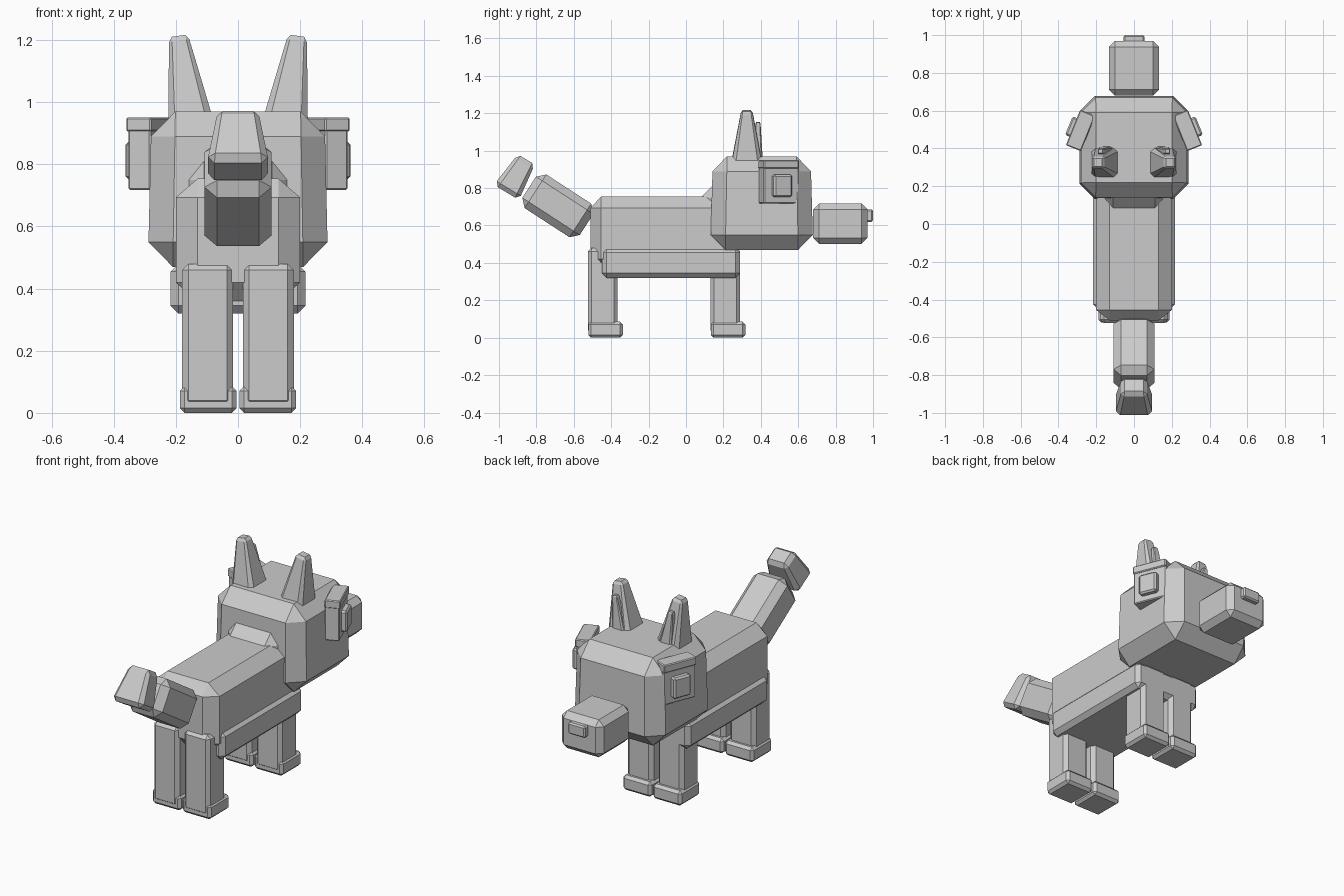
import bpy, bmesh
from math import radians
from mathutils import Euler, Vector

if "Cube" in bpy.data.objects:
    bpy.data.objects.remove(bpy.data.objects["Cube"])

grey = bpy.data.materials.new("plain grey")
grey.use_nodes = True
grey.diffuse_color = (0.6, 0.6, 0.6, 1)
grey.node_tree.nodes["Principled BSDF"].inputs["Base Color"].default_value = grey.diffuse_color


def block(name, center, half, cut, taper=(1, 1), rot=(0, 0, 0)):
    """Box with chamfered edges; taper scales x and y at its top."""
    if not isinstance(cut, tuple):
        cut = (cut,) * 3
    bm = bmesh.new()
    for axis in range(3):
        for sx in (-1, 1):
            for sy in (-1, 1):
                for sz in (-1, 1):
                    p = [s * (h - (0 if i == axis else c))
                         for i, (s, h, c) in enumerate(zip((sx, sy, sz), half, cut))]
                    t = (p[2] / half[2] + 1) / 2
                    p[0] *= 1 + (taper[0] - 1) * t
                    p[1] *= 1 + (taper[1] - 1) * t
                    bm.verts.new(p)
    bmesh.ops.convex_hull(bm, input=bm.verts)
    bmesh.ops.dissolve_limit(bm, angle_limit=radians(2), verts=bm.verts, edges=bm.edges)
    bmesh.ops.recalc_face_normals(bm, faces=bm.faces)
    turn = Euler([radians(a) for a in rot]).to_matrix()
    bmesh.ops.transform(bm, matrix=turn.to_4x4(), verts=bm.verts)
    bmesh.ops.translate(bm, vec=Vector(center), verts=bm.verts)
    mesh = bpy.data.meshes.new(name)
    bm.to_mesh(mesh)
    bm.free()
    mesh.materials.append(grey)
    obj = bpy.data.objects.new(name, mesh)
    bpy.context.collection.objects.link(obj)
    return obj


# Torso, belly and neck
block("body", (0, -0.125, 0.557), (0.2, 0.385, 0.197), (0.07, 0.055, 0.06))
block("belly", (0, -0.08, 0.4), (0.217, 0.37, 0.08), 0.025)
block("neck", (0, 0.21, 0.68), (0.16, 0.13, 0.13), (0.05, 0.06, 0.06))

# Head, snout and nose
block("head", (0, 0.405, 0.72), (0.29, 0.275, 0.25), 0.08, (0.96, 0.95))
block("snout", (0, 0.825, 0.61), (0.133, 0.145, 0.108), 0.032)
block("nose", (0, 0.97, 0.653), (0.055, 0.03, 0.033), 0.008)

# Tail in two pieces
block("tail_base", (0, -0.685, 0.705), (0.108, 0.107, 0.183), 0.04, rot=(57, 0, 0))
block("tail_tip", (0, -0.907, 0.865), (0.1, 0.078, 0.103), 0.024, (0.65, 0.68), (-31, 0, 0))

for side, s in (("left", 1), ("right", -1)):
    # Ears with a slim inner spike
    block(side + "_ear", (s * 0.172, 0.325, 1.075), (0.073, 0.082, 0.14),
          (0.022, 0.022, 0.016), (0.42, 0.36), (0, s * 8, 0))
    block(side + "_inner_ear", (s * 0.163, 0.385, 1.045), (0.04, 0.026, 0.108),
          (0.01, 0.008, 0.008), (0.35, 0.5), (0, s * 8, 0))

    # Eyes angled inwards, under heavy brows
    turn = (0, 0, s * 22)
    block(side + "_brow", (s * 0.283, 0.495, 0.928), (0.043, 0.101, 0.023), 0.005, rot=turn)
    block(side + "_eye", (s * 0.28, 0.495, 0.815), (0.039, 0.1, 0.097), 0.005, rot=turn)
    block(side + "_pupil", (s * 0.308, 0.506, 0.812), (0.04, 0.053, 0.06), 0.009, rot=turn)

    # Legs and feet
    for end, leg_y, foot_y in (("front", 0.21, 0.225), ("back", -0.445, -0.43)):
        block(f"{side}_{end}_leg", (s * 0.0975, leg_y, 0.25), (0.082, 0.08, 0.23), 0.02)
        block(f"{side}_{end}_foot", (s * 0.096, foot_y, 0.043), (0.091, 0.092, 0.043), 0.015)
